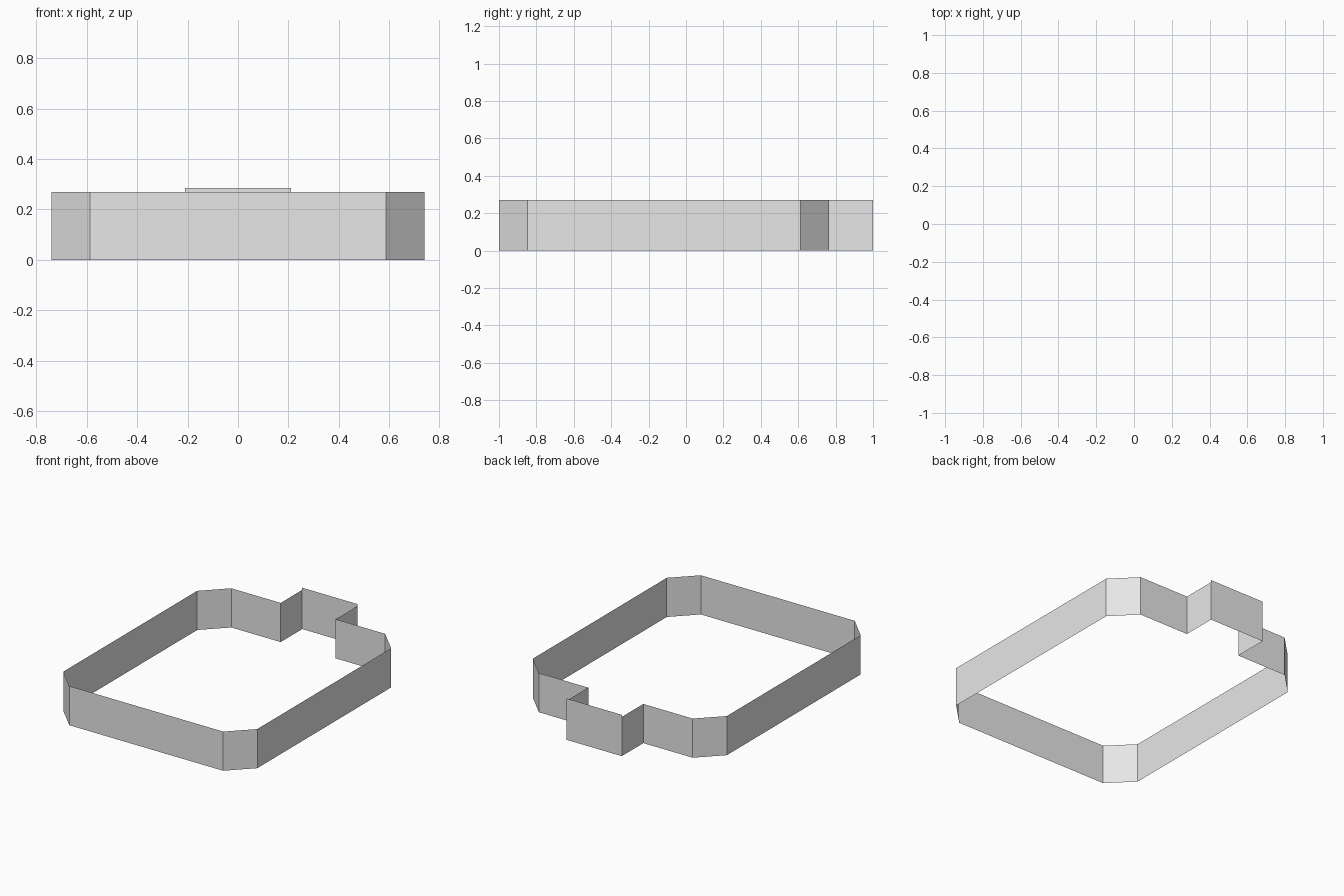
import bpy, bmesh

if "Cube" in bpy.data.objects:
    bpy.data.objects.remove(bpy.data.objects["Cube"])

grey = bpy.data.materials.new("light grey")
grey.diffuse_color = (0.8, 0.8, 0.8, 1)
grey.use_nodes = True
grey.node_tree.nodes["Principled BSDF"].inputs["Base Color"].default_value = grey.diffuse_color

HALF_W, FRONT, BACK = 0.74, -1.0, 0.765   # main outline
CUT = 0.153                               # corner chamfer
BAY_W, BAY_Y = 0.21, 1.0                  # rear bay
WALL_H, BAY_H = 0.27, 0.285


def wall(name, path, height):
    """Thin upright wall following a plan path."""
    bm = bmesh.new()
    cols = [(bm.verts.new((x, y, 0)), bm.verts.new((x, y, height))) for x, y in path]
    for (a, b), (c, d) in zip(cols, cols[1:]):
        bm.faces.new((a, c, d, b))
    mesh = bpy.data.meshes.new(name)
    bm.to_mesh(mesh)
    bm.free()
    mesh.materials.append(grey)
    ob = bpy.data.objects.new(name, mesh)
    bpy.context.collection.objects.link(ob)


# Main wall: left half of the plan, mirrored to the right, ending at the bay
left = [(-BAY_W, BAY_Y), (-BAY_W, BACK), (-HALF_W + CUT, BACK),
        (-HALF_W, BACK - CUT), (-HALF_W, FRONT + CUT), (-HALF_W + CUT, FRONT)]
wall("perimeter_wall", left + [(-x, y) for x, y in reversed(left)], WALL_H)

# Slightly taller panel closing the rear bay
wall("rear_bay_panel", [(BAY_W, BAY_Y), (-BAY_W, BAY_Y)], BAY_H)
